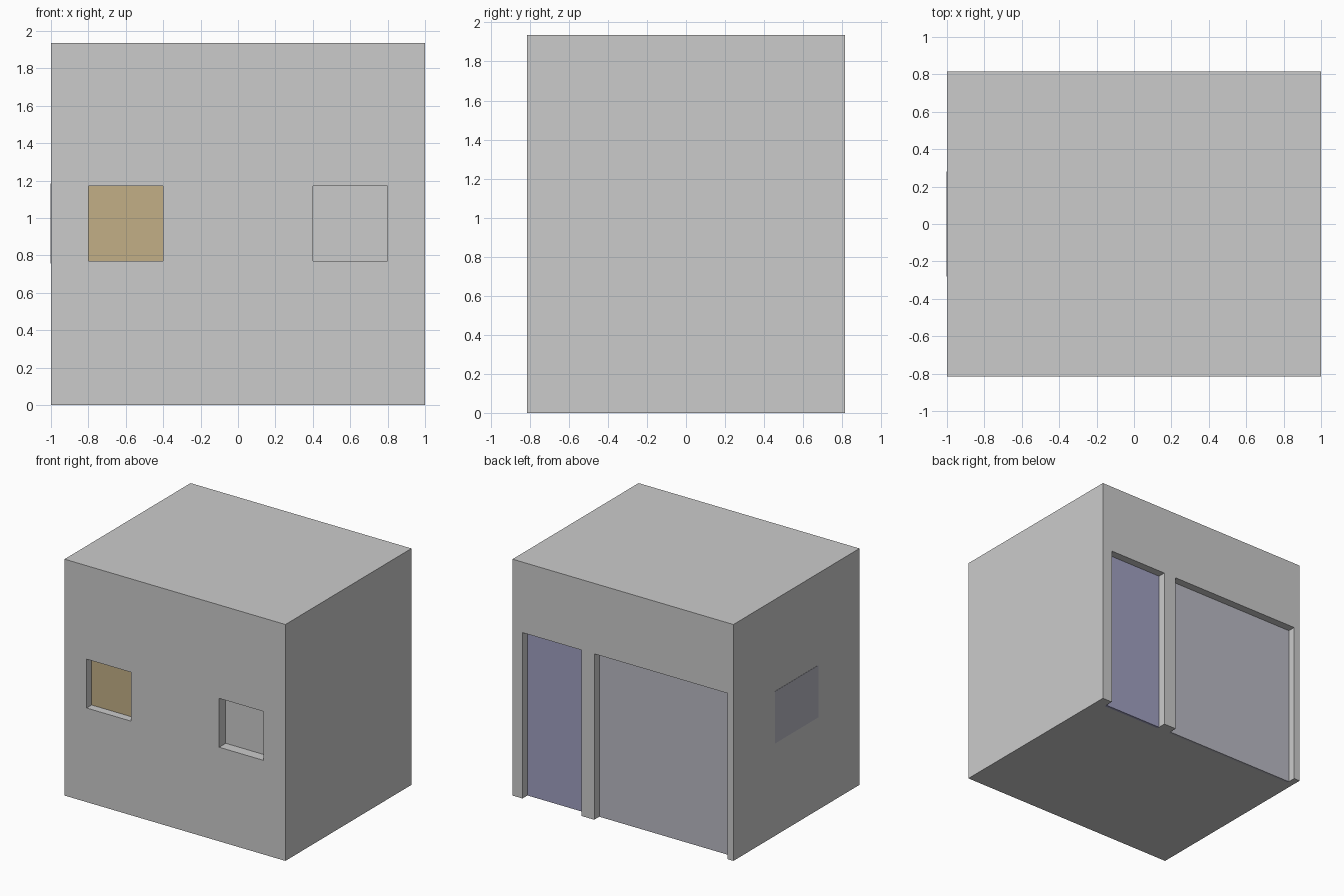
import bpy

if "Cube" in bpy.data.objects:
    bpy.data.objects.remove(bpy.data.objects["Cube"])

W, D, H = 2.0, 1.63, 1.935
HX, HY = W / 2, D / 2
RECESS, PANE = 0.085, 0.065


def box(name, x0, x1, y0, y1, z0, z1, colour=None):
    bpy.ops.mesh.primitive_cube_add(size=1, location=((x0 + x1) / 2, (y0 + y1) / 2, (z0 + z1) / 2))
    ob = bpy.context.object
    ob.name = name
    ob.scale = (x1 - x0, y1 - y0, z1 - z0)
    bpy.ops.object.transform_apply(location=False, rotation=False, scale=True)
    if colour:
        mat = bpy.data.materials.new(name + "_colour")
        mat.diffuse_color = (*colour, 1)
        mat.use_nodes = True
        mat.node_tree.nodes["Principled BSDF"].inputs["Base Color"].default_value = mat.diffuse_color
        ob.data.materials.append(mat)
    return ob


# Main block of the building
building = box("building", -HX, HX, -HY, HY, 0, H)

# Openings: name, side (-1 front, 1 back), x range, z range, pane colour
openings = [
    ("left_window", -1, -0.8, -0.4, 0.77, 1.17, (0.54, 0.43, 0.24)),
    ("right_window", -1, 0.4, 0.8, 0.77, 1.17, None),
    ("entry_door", 1, 0.375, 0.91, 0.0, 1.358, (0.35, 0.35, 0.53)),
    ("garage_door", 1, -0.945, 0.26, 0.0, 1.358, (0.49, 0.49, 0.545)),
]
for name, side, x0, x1, z0, z1, colour in openings:
    # Recess cut into the wall, open to the ground for doors
    ya, yb = sorted((side * (HY - RECESS), side * (HY + 0.1)))
    cutter = box(name + "_cutter", x0, x1, ya, yb, z0 if z0 > 0 else -0.1, z1)
    mod = building.modifiers.new(name, 'BOOLEAN')
    mod.operation, mod.solver, mod.object = 'DIFFERENCE', 'EXACT', cutter
    bpy.context.view_layer.objects.active = building
    bpy.ops.object.modifier_apply(modifier=mod.name)
    bpy.data.objects.remove(cutter)
    # Coloured pane sitting inside the recess
    if colour:
        ya, yb = sorted((side * (HY - RECESS), side * (HY - PANE)))
        box(name, x0, x1, ya, yb, z0, z1, colour)

# Thin panel on the left wall
box("side_panel", -HX - 0.002, -HX + 0.01, -0.28, 0.28, 0.757, 1.183, (0.47, 0.47, 0.54))
